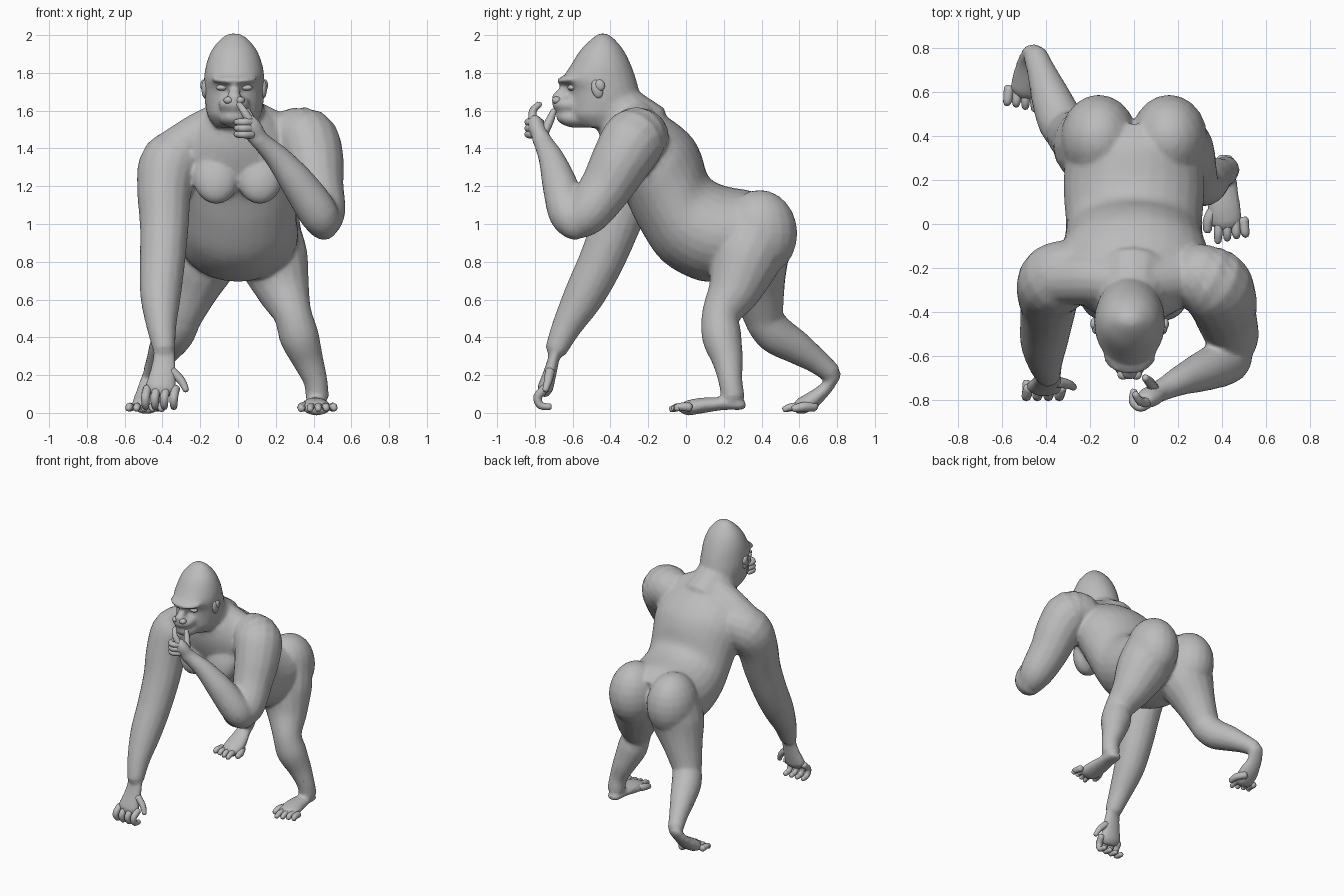
import bpy, bmesh, math
from mathutils import Vector, Matrix

cube = bpy.data.objects.get("Cube")
if cube:
    bpy.data.objects.remove(cube)

grey = bpy.data.materials.new("plain grey")
grey.use_nodes = True
grey.diffuse_color = (0.5, 0.5, 0.5, 1)
bsdf = next(n for n in grey.node_tree.nodes if n.type == 'BSDF_PRINCIPLED')
bsdf.inputs["Base Color"].default_value = (0.5, 0.5, 0.5, 1)
X, Z = Vector((1, 0, 0)), Vector((0, 0, 1))


def spline(points, steps=4):
    """Smoothly interpolate a list of equal-length tuples."""
    pts = [points[0], *points, points[-1]]
    out = []
    for a, b, c, d in zip(pts, pts[1:], pts[2:], pts[3:]):
        for s in range(steps):
            t = s / steps
            out.append([0.5 * (2 * q + (r - p) * t + (2 * p - 5 * q + 4 * r - w) * t * t
                               + (3 * q - p - 3 * r + w) * t ** 3)
                        for p, q, r, w in zip(a, b, c, d)])
    return out + [list(points[-1])]


def loft(bm, rings, sides=16):
    """Skin elliptical rings given as (centre, half axis, half axis)."""
    loops = []
    for c, u, v in rings:
        angles = [math.tau * k / sides for k in range(sides)]
        loops.append([bm.verts.new(c + u * math.cos(a) + v * math.sin(a)) for a in angles])
    for a, b in zip(loops, loops[1:]):
        for k in range(sides):
            n = (k + 1) % sides
            bm.faces.new((a[k], a[n], b[n], b[k]))
    bm.faces.new(loops[0][::-1])
    bm.faces.new(loops[-1])


def tube(bm, points, flat=1.0, side=X, sides=16):
    """Round-ended limb along points (x, y, z, radius)."""
    pts = [(Vector(p[:3]), p[3]) for p in spline(points)]
    (a, ra), (b, rb) = pts[0], pts[-1]
    ta, tb = (a - pts[1][0]).normalized(), (b - pts[-2][0]).normalized()
    pts = [(a + ta * ra * 0.5, ra * 0.6)] + pts + [(b + tb * rb * 0.5, rb * 0.6)]
    rings = []
    for i, (p, r) in enumerate(pts):
        t = (pts[min(i + 1, len(pts) - 1)][0] - pts[max(i - 1, 0)][0]).normalized()
        u = (side - t * side.dot(t)).normalized()
        rings.append((p, u * r, t.cross(u) * r * flat))
    loft(bm, rings, sides)


def blob(bm, centre, size, tilt=0.0):
    """Ellipsoid muscle or feature, tilted about x in degrees."""
    m = (Matrix.Translation(centre) @ Matrix.Rotation(math.radians(tilt), 4, 'X')
         @ Matrix.Diagonal((*size, 1)))
    bmesh.ops.create_uvsphere(bm, u_segments=20, v_segments=12, radius=1, matrix=m)


def finish(bm, name):
    bmesh.ops.recalc_face_normals(bm, faces=bm.faces)
    mesh = bpy.data.meshes.new(name)
    bm.to_mesh(mesh)
    bm.free()
    for f in mesh.polygons:
        f.use_smooth = True
    mesh.materials.append(grey)
    ob = bpy.data.objects.new(name, mesh)
    bpy.context.collection.objects.link(ob)
    return ob


body = bmesh.new()

# Torso: back y, back z, belly y, belly z, half width
torso = [(.46, 1.10, .36, .76, .24), (.36, 1.17, .22, .71, .31), (.21, 1.20, .07, .70, .32),
         (.12, 1.25, -.12, .80, .31), (.08, 1.37, -.24, .97, .32), (.03, 1.46, -.32, 1.13, .34),
         (-.06, 1.54, -.41, 1.28, .33), (-.16, 1.60, -.45, 1.40, .25), (-.25, 1.66, -.46, 1.5, .16)]
loft(body, [(Vector((0, (a + c) / 2, (b + d) / 2)), X * w, Vector((0, (a - c) / 2, (b - d) / 2)))
            for a, b, c, d, w in spline(torso)], 28)

# Neck, head and face
tube(body, [(0, -.22, 1.48, .17), (-.01, -.34, 1.58, .155), (-.02, -.43, 1.68, .14)])
skull = [(1.51, -.56, -.30, .10), (1.57, -.62, -.26, .14), (1.64, -.62, -.24, .155),
         (1.71, -.62, -.25, .16), (1.77, -.65, -.265, .16), (1.84, -.61, -.29, .15),
         (1.92, -.56, -.33, .12), (1.98, -.50, -.38, .07), (2.008, -.46, -.42, .03)]
loft(body, [(Vector((-.02, (f + b) / 2, z)), X * w, Vector((0, (b - f) / 2, 0)))
            for z, f, b, w in spline(skull)], 24)
blob(body, (-.02, -.60, 1.768), (.125, .085, .026), 8)
blob(body, (-.02, -.61, 1.632), (.085, .10, .05))
blob(body, (-.02, -.595, 1.56), (.08, .095, .05), -8)
tube(body, [(-.02, -.61, 1.75, .028), (-.02, -.65, 1.70, .03), (-.02, -.68, 1.66, .038)])

# Paired chest, shoulder and hip muscles
for s in (-1, 1):
    blob(body, (s * .115, -.35, 1.26), (.125, .085, .16), -18)
    blob(body, (s * .16, .39, .95), (.175, .2, .23))
    tube(body, [(s * .04, -.27, 1.56, .11), (s * .2, -.25, 1.47, .12), (s * .34, -.25, 1.38, .12)],
         side=Z)

# Right arm reaching to the ground, with its palm
tube(body, [(-.24, -.2, 1.38, .14), (-.355, -.25, 1.32, .165), (-.39, -.31, 1.18, .145),
            (-.39, -.37, 1.0, .13), (-.40, -.45, .8, .12), (-.41, -.54, .62, .108),
            (-.405, -.63, .46, .08), (-.39, -.69, .33, .058)])
tube(body, [(-.39, -.69, .33, .056), (-.395, -.715, .23, .068), (-.41, -.745, .13, .085)], .5)

# Left arm folded up to the chin, with its palm
tube(body, [(.24, -.22, 1.46, .14), (.355, -.27, 1.45, .17), (.40, -.34, 1.34, .16),
            (.42, -.42, 1.2, .14), (.45, -.52, 1.06, .12), (.45, -.59, .99, .085)])
tube(body, [(.46, -.57, .97, .075), (.43, -.62, 1.05, .105), (.33, -.665, 1.2, .095),
            (.22, -.71, 1.34, .07), (.14, -.75, 1.42, .053), (.1, -.77, 1.46, .05)])
tube(body, [(.11, -.765, 1.45, .05), (.07, -.79, 1.51, .058), (.055, -.80, 1.55, .045)], .8)

# Left leg planted forward, with its foot
tube(body, [(.15, .36, .93, .19), (.19, .31, .80, .185), (.24, .255, .65, .142),
            (.29, .185, .52, .102), (.325, .19, .4, .105), (.37, .22, .28, .083),
            (.41, .235, .17, .064), (.42, .25, .08, .062)])
tube(body, [(.415, .29, .042, .05), (.41, .2, .048, .06), (.41, .09, .04, .075),
            (.42, .01, .026, .075)], .55)

# Right leg pushing off behind, with its foot
tube(body, [(-.15, .36, .93, .19), (-.19, .36, .8, .185), (-.245, .385, .65, .14),
            (-.30, .41, .5, .105)])
tube(body, [(-.29, .40, .51, .10), (-.335, .47, .42, .105), (-.38, .58, .35, .09),
            (-.42, .69, .275, .067), (-.45, .77, .21, .055)])
tube(body, [(-.455, .79, .2, .052), (-.475, .74, .13, .058), (-.48, .67, .07, .075),
            (-.49, .61, .035, .075)], .6)

skin = finish(body, "body")
remesh = skin.modifiers.new("blend", 'REMESH')
remesh.mode = 'VOXEL'
remesh.voxel_size = 0.013
remesh.use_smooth_shade = True
soften = skin.modifiers.new("soften", 'SMOOTH')
soften.factor = 0.5
soften.iterations = 4
reduce = skin.modifiers.new("reduce", 'DECIMATE')
reduce.ratio = 0.3

# Ears, eyes and nostril wings
for s, label in ((-1, "right"), (1, "left")):
    ear = bmesh.new()
    blob(ear, (-.02 + s * .155, -.47, 1.715), (.018, .03, .05), 15)
    blob(ear, (-.02 + s * .165, -.455, 1.735), (.014, .025, .03), 15)
    finish(ear, label + "_ear")
    eye = bmesh.new()
    blob(eye, (-.02 + s * .065, -.605, 1.722), (.032, .022, .016))
    finish(eye, label + "_eye")
    wing = bmesh.new()
    blob(wing, (-.02 + s * .03, -.685, 1.655), (.026, .025, .02))
    finish(wing, label + "_nostril")

# Right fingers curled on the ground, thumb to the inside
bm = bmesh.new()
for i in range(4):
    x = -.49 + i * .05
    tube(bm, [(x + .01, -.745, .13, .024), (x, -.785, .085, .023), (x, -.77, .04, .02),
              (x, -.72, .032, .017)], sides=8)
tube(bm, [(-.35, -.72, .22, .026), (-.30, -.73, .17, .022), (-.275, -.745, .12, .016)], sides=8)
finish(bm, "right_fingers")

# Left fingers: curled knuckles, raised forefinger and thumb
bm = bmesh.new()
for i in range(3):
    z = 1.475 + i * .032
    tube(bm, [(.075, -.81, z, .022), (.03, -.835, z, .021), (-.005, -.81, z, .018),
              (.0, -.76, z, .016)], side=Z, sides=8)
tube(bm, [(.06, -.81, 1.55, .024), (.03, -.81, 1.6, .02), (.005, -.775, 1.635, .016)], sides=8)
tube(bm, [(.09, -.75, 1.49, .026), (.07, -.72, 1.55, .022), (.05, -.70, 1.6, .016)], sides=8)
finish(bm, "left_fingers")

# Toes, with the big toe splayed to the inside
for label, s, x, y in (("left", 1, .425, .02), ("right", -1, -.495, .62)):
    bm = bmesh.new()
    for i in range(4):
        k = s * (i - 1) * .037
        tube(bm, [(x + k, y, .03, .024), (x + k * 1.1, y - .06, .032, .02),
                  (x + k * 1.15, y - .10 + .012 * i, .018, .016)], sides=8)
    tube(bm, [(x - s * .05, y + .06, .035, .028), (x - s * .085, y, .032, .025),
              (x - s * .09, y - .05, .022, .019)], sides=8)
    finish(bm, label + "_toes")
